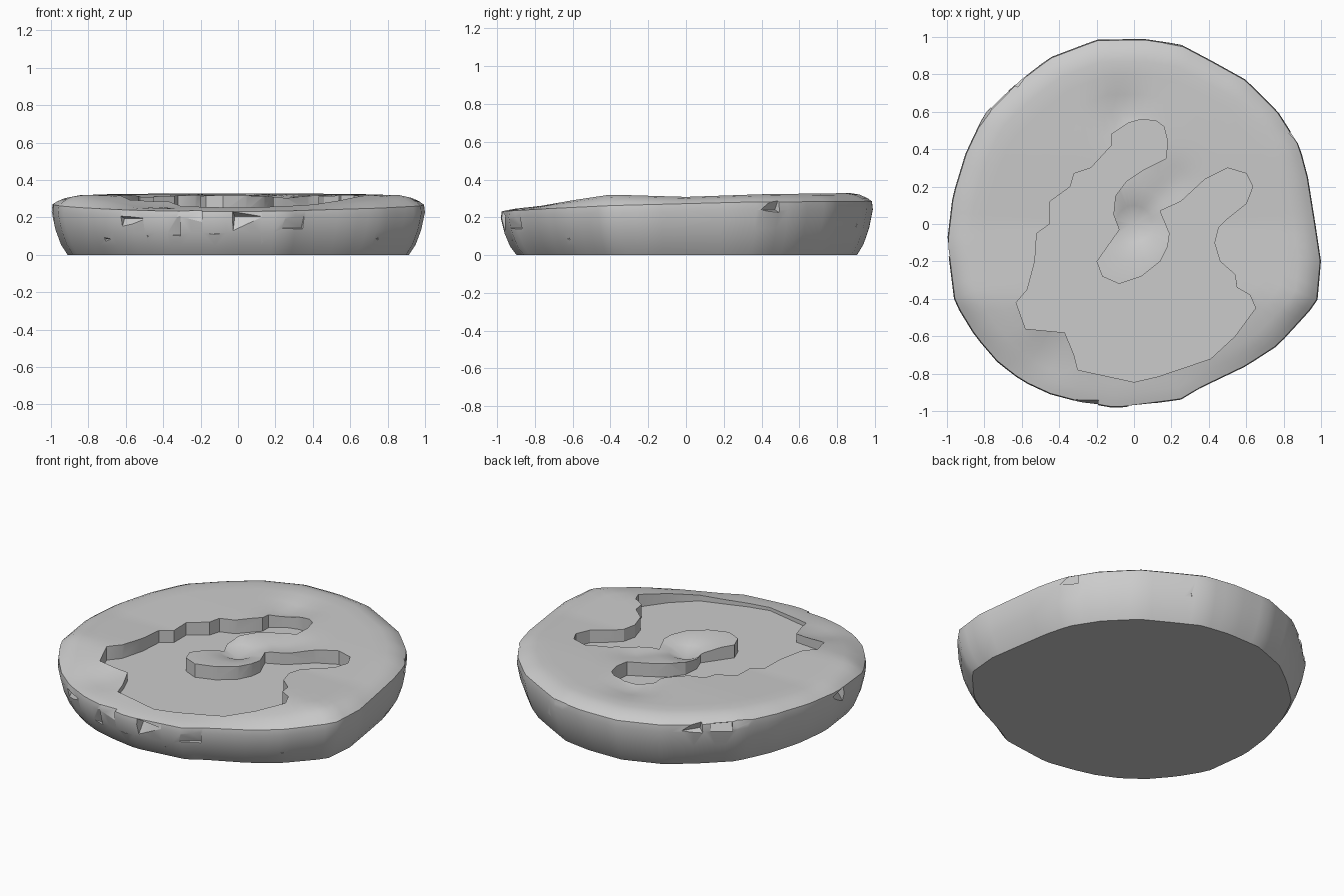
import bpy, bmesh, math, random
from mathutils import Vector, Matrix

random.seed(4)
cube = bpy.data.objects.get("Cube")
if cube:
    bpy.data.objects.remove(cube, do_unlink=True)

stone = bpy.data.materials.new("grey stone")
stone.diffuse_color = (0.6, 0.6, 0.6, 1)
stone.use_nodes = True
stone.node_tree.nodes["Principled BSDF"].inputs["Base Color"].default_value = (0.6, 0.6, 0.6, 1)

FLOOR = 0.232
SEGMENTS = 96

# Worn outer edge, anticlockwise
OUTLINE = [(.97, 0), (.93, .25), (.885, .42), (.77, .6), (.6, .77), (.42, .87), (.25, .96), (.05, .99),
           (-.2, .985), (-.45, .89), (-.62, .76), (-.8, .59), (-.9, .38), (-.97, .15), (-1, -.1),
           (-.96, -.42), (-.85, -.6), (-.73, -.74), (-.6, -.84), (-.45, -.91), (-.3, -.95), (-.1, -.985),
           (.25, -.94), (.35, -.88), (.6, -.76), (.77, -.65), (.88, -.53), (.98, -.42), (1, -.2)]

# Carved hollow that winds around a hooked tongue
HOLLOW = [(-.12, .48), (-.03, .54), (.04, .56), (.12, .55), (.16, .52), (.18, .44), (.17, .35), (.05, .29),
          (-.04, .23), (-.1, .15), (-.11, .05), (-.08, -.03), (-.2, -.2), (-.17, -.28), (-.08, -.32),
          (.04, -.28), (.14, -.2), (.18, -.12), (.19, -.05), (.14, .07), (.25, .12), (.38, .24), (.5, .3),
          (.6, .27), (.635, .2), (.6, .11), (.5, .03), (.45, -.02), (.43, -.1), (.46, -.2), (.54, -.27),
          (.55, -.34), (.62, -.38), (.65, -.45), (.54, -.6), (.41, -.72), (.13, -.815), (0, -.845),
          (-.3, -.78), (-.32, -.7), (-.37, -.58), (-.58, -.56), (-.63, -.42), (-.57, -.35), (-.53, -.2),
          (-.52, -.05), (-.45, 0), (-.45, .12), (-.34, .2), (-.32, .27), (-.23, .3), (-.12, .42)]


def lerp_table(table, t):
    for (a, va), (b, vb) in zip(table, table[1:]):
        if t <= b:
            return va + (vb - va) * max(0, t - a) / (b - a)
    return table[-1][1]


def edge_point(angle):
    """Where a ray from the centre meets the outline."""
    d = Vector((math.cos(angle), math.sin(angle)))
    for i, p in enumerate(OUTLINE):
        a, b = Vector(p), Vector(OUTLINE[(i + 1) % len(OUTLINE)])
        e = b - a
        den = d.cross(e)
        r, u = a.cross(e) / den, a.cross(d) / den
        if r > 0 and -1e-6 <= u <= 1 + 1e-6:
            return d * r
    return d


def rim_height(y):
    return lerp_table([(-1, .23), (-.75, .245), (-.4, .262), (.3, .28), (1, .285)], y)


def top_height(x, y, s):
    crown = lerp_table([(-1, .24), (-.8, .255), (-.6, .29), (-.4, .32), (0, .308), (.4, .322), (1, .33)], y)
    blend = min(1, (1 - s) / .12)
    z = rim_height(y) + (crown - rim_height(y)) * math.sin(blend * math.pi / 2)
    # Worn dips across the tongue and behind the hook
    for cx, cy, w, depth in [(0, 0, .09, .06), (-.06, .6, .12, .035), (.2, .2, .1, .02), (-.45, -.68, .12, .02)]:
        z -= depth * math.exp(-((x - cx) ** 2 + (y - cy) ** 2) / w ** 2)
    return max(z, FLOOR + .004)


def finish(bm, name):
    bmesh.ops.recalc_face_normals(bm, faces=bm.faces)
    mesh = bpy.data.meshes.new(name)
    bm.to_mesh(mesh)
    bm.free()
    mesh.materials.append(stone)
    ob = bpy.data.objects.new(name, mesh)
    bpy.context.collection.objects.link(ob)
    return ob


def cut(target, cutter):
    cutter.hide_render = True
    mod = target.modifiers.new("cut", "BOOLEAN")
    mod.operation, mod.solver, mod.object = "DIFFERENCE", "EXACT", cutter
    bpy.context.view_layer.objects.active = target
    bpy.ops.object.modifier_apply(modifier=mod.name)
    bpy.data.objects.remove(cutter, do_unlink=True)


# Slab: side rings, then top rings, closed by a centre fan
bm = bmesh.new()
edge = [edge_point(2 * math.pi * i / SEGMENTS + .001) for i in range(SEGMENTS)]
rings = []
for scale, level in [(.915, 0), (.95, .2), (.98, .5), (1, .85), (.995, 1)]:
    rings.append([bm.verts.new((p.x * scale, p.y * scale, level * rim_height(p.y))) for p in edge])
for s in [.97, .93, .88, .8, .7, .6, .5, .4, .3, .2, .1]:
    rings.append([bm.verts.new((p.x * s, p.y * s, top_height(p.x * s, p.y * s, s))) for p in edge])
for lo, hi in zip(rings, rings[1:]):
    for i in range(SEGMENTS):
        j = (i + 1) % SEGMENTS
        bm.faces.new((lo[i], lo[j], hi[j], hi[i]))
bm.faces.new(rings[0][::-1])
centre = bm.verts.new((0, 0, top_height(0, 0, 0)))
for i in range(SEGMENTS):
    bm.faces.new((rings[-1][i], rings[-1][(i + 1) % SEGMENTS], centre))
slab = finish(bm, "stone_slab")

# Hollow
bm = bmesh.new()
base = bm.faces.new([bm.verts.new((x, y, FLOOR)) for x, y in HOLLOW])
up = bmesh.ops.extrude_face_region(bm, geom=[base])["geom"]
bmesh.ops.translate(bm, vec=(0, 0, .3), verts=[v for v in up if isinstance(v, bmesh.types.BMVert)])
cut(slab, finish(bm, "hollow_cutter"))

# Chips knocked out of the edge: bearing in degrees, height, size
CHIPS = [(228, .05, .16), (236, .16, .13), (243, .04, .14), (249, .15, .15), (256, .2, .12), (263, .05, .18),
         (272, .17, .16), (281, .1, .14), (289, .18, .13), (318, .05, .13), (326, .16, .14), (332, .06, .12),
         (187, .22, .14), (196, .1, .12), (145, .27, .15), (137, .25, .13), (128, .28, .13),
         (77, .27, .14), (68, .1, .12), (28, .27, .12)]
for bearing, z, size in CHIPS:
    angle = math.radians(bearing)
    p = edge_point(angle)
    out = p.normalized() * size * .48
    turn = Matrix.Rotation(angle + random.uniform(-.4, .4), 4, "Z") @ Matrix.Rotation(random.uniform(-.6, .6), 4, "Y")
    bm = bmesh.new()
    bmesh.ops.create_cube(bm, size=size, matrix=Matrix.Translation((p.x + out.x, p.y + out.y, z)) @ turn)
    cut(slab, finish(bm, "chip_cutter"))

# Smooth worn surfaces with crisp breaks
bpy.ops.object.select_all(action="DESELECT")
slab.select_set(True)
bpy.context.view_layer.objects.active = slab
bpy.ops.object.shade_smooth_by_angle(angle=math.radians(30))
